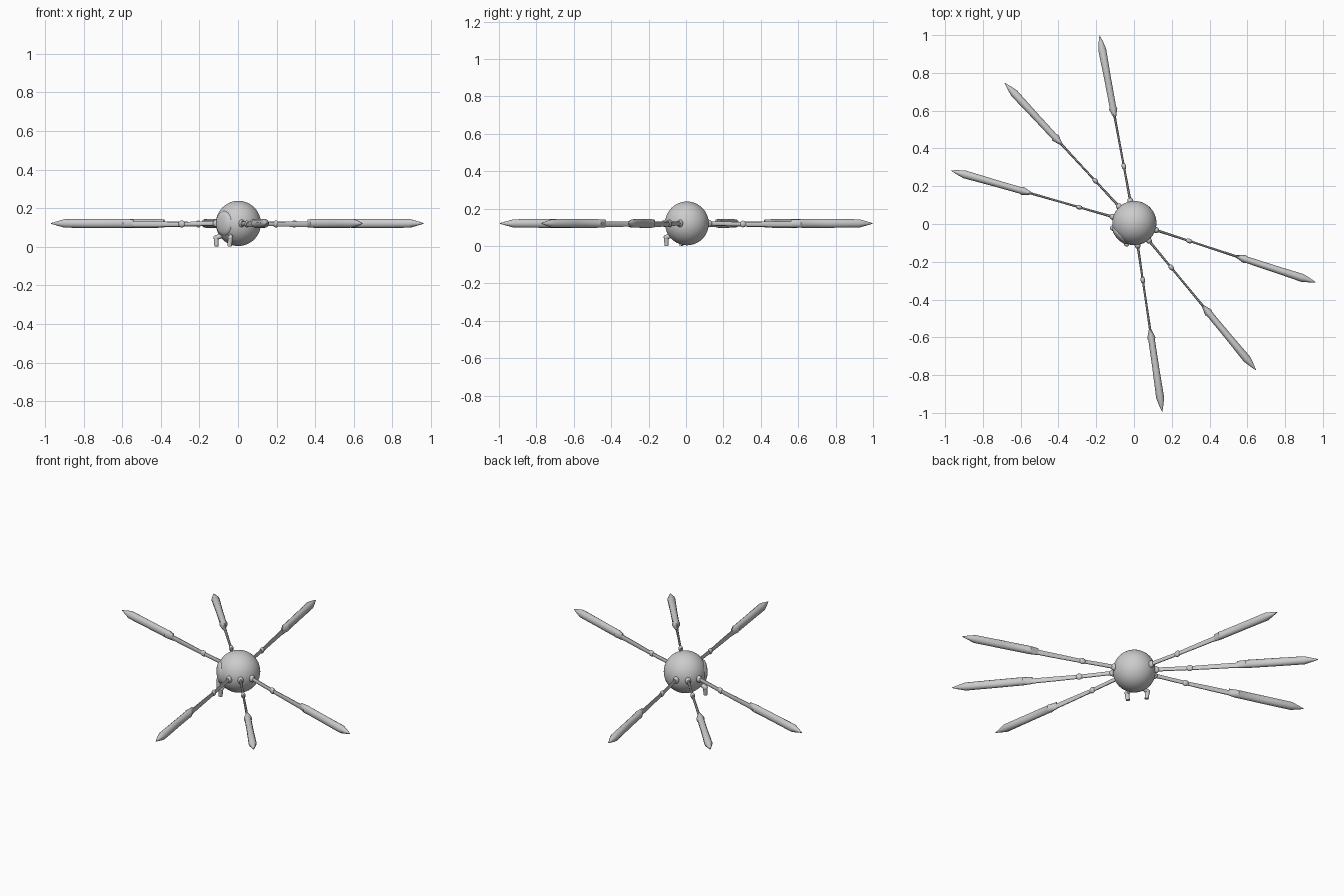
import bpy, bmesh, math
from mathutils import Matrix, Vector

if "Cube" in bpy.data.objects:
    bpy.data.objects.remove(bpy.data.objects["Cube"])

grey = bpy.data.materials.new("plain grey")
grey.diffuse_color = (0.6, 0.6, 0.6, 1)
grey.use_nodes = True
grey.node_tree.nodes["Principled BSDF"].inputs["Base Color"].default_value = grey.diffuse_color

CZ = 0.121
# local frame: +x is the facing direction
FRAME = Matrix.Translation((0.002, 0.005, 0)) @ Matrix.Rotation(math.radians(221.2), 4, 'Z')


def finish(name, bm, matrix, angle=35):
    bmesh.ops.recalc_face_normals(bm, faces=bm.faces)
    me = bpy.data.meshes.new(name)
    bm.to_mesh(me)
    bm.free()
    me.materials.append(grey)
    ob = bpy.data.objects.new(name, me)
    bpy.context.collection.objects.link(ob)
    ob.matrix_world = FRAME @ matrix
    bpy.ops.object.select_all(action='DESELECT')
    ob.select_set(True)
    bpy.context.view_layer.objects.active = ob
    bpy.ops.object.shade_smooth_by_angle(angle=math.radians(angle))
    return ob


def ball(name, matrix, pos, radii, seg=24, rings=12):
    bm = bmesh.new()
    bmesh.ops.create_uvsphere(bm, u_segments=seg, v_segments=rings, radius=1)
    bmesh.ops.scale(bm, vec=radii, verts=bm.verts)
    bmesh.ops.translate(bm, vec=pos, verts=bm.verts)
    return finish(name, bm, matrix)


def loft(name, matrix, stations, sides=12):
    """Skin elliptical sections along x: (x, half width, half height, z)."""
    bm = bmesh.new()
    rings = []
    for x, w, h, z in stations:
        ring = []
        for i in range(sides):
            a = 2 * math.pi * (i + 0.5) / sides
            ring.append(bm.verts.new((x, w * math.cos(a), z + h * math.sin(a))))
        rings.append(ring)
    for a, b in zip(rings, rings[1:]):
        for i in range(sides):
            j = (i + 1) % sides
            bm.faces.new((a[i], a[j], b[j], b[i]))
    bm.faces.new(rings[0])
    bm.faces.new(rings[-1])
    return finish(name, bm, matrix)


def rod(name, a, b, r1, r2, sides=12):
    a, b = Vector(a), Vector(b)
    bm = bmesh.new()
    bmesh.ops.create_cone(bm, cap_ends=True, segments=sides, radius1=r1, radius2=r2,
                          depth=(b - a).length)
    rot = (b - a).to_track_quat('Z', 'Y').to_matrix().to_4x4()
    return finish(name, bm, Matrix.Translation((a + b) / 2) @ rot)


# round body and the shallow face dome
I = Matrix.Identity(4)
ball("body", I, (0, 0, CZ), (0.117, 0.117, 0.117), 48, 24)
ball("face_dome", I, (0.097, 0, CZ), (0.025, 0.060, 0.064), 32, 16)

# six straight legs, three mirrored pairs
for pair, deg in (("front", 57.2), ("middle", 88.4), ("rear", 120.7)):
    for side, s in (("left", 1), ("right", -1)):
        m = Matrix.Rotation(math.radians(s * deg), 4, 'Z')
        n = pair + "_" + side + "_"
        ball(n + "socket", m, (0.118, 0, CZ), (0.02, 0.016, 0.02), 16, 8)
        loft(n + "upper_leg", m, [(0.11, 0.008, 0.013, CZ), (0.16, 0.007, 0.012, CZ),
                                  (0.28, 0.006, 0.012, 0.118), (0.31, 0.007, 0.012, 0.117)], 8)
        ball(n + "knee", m, (0.305, 0, 0.118), (0.019, 0.012, 0.018), 16, 8)
        loft(n + "lower_leg", m, [(0.30, 0.006, 0.012, 0.117), (0.45, 0.006, 0.015, 0.117),
                                  (0.59, 0.007, 0.016, 0.117)], 8)
        # upright wedge start, long shaft, pointed end
        loft(n + "blade", m, [(0.566, 0.006, 0.022, CZ), (0.615, 0.023, 0.023, CZ),
                              (0.625, 0.018, 0.024, CZ), (0.78, 0.019, 0.024, CZ),
                              (0.935, 0.022, 0.023, CZ), (0.975, 0.012, 0.012, CZ),
                              (1.010, 0.001, 0.002, CZ)])

# pair of short jointed fangs below the face, out then straight down
for side, s in (("left", 1), ("right", -1)):
    hip = (0.078, s * 0.030, 0.060)
    bend = (0.104, s * 0.056, 0.047)
    rod(side + "_fang_base", hip, bend, 0.012, 0.013)
    ball(side + "_fang_joint", I, bend, (0.014, 0.014, 0.014), 16, 8)
    rod(side + "_fang", bend, (0.106, s * 0.052, 0.002), 0.013, 0.011)
